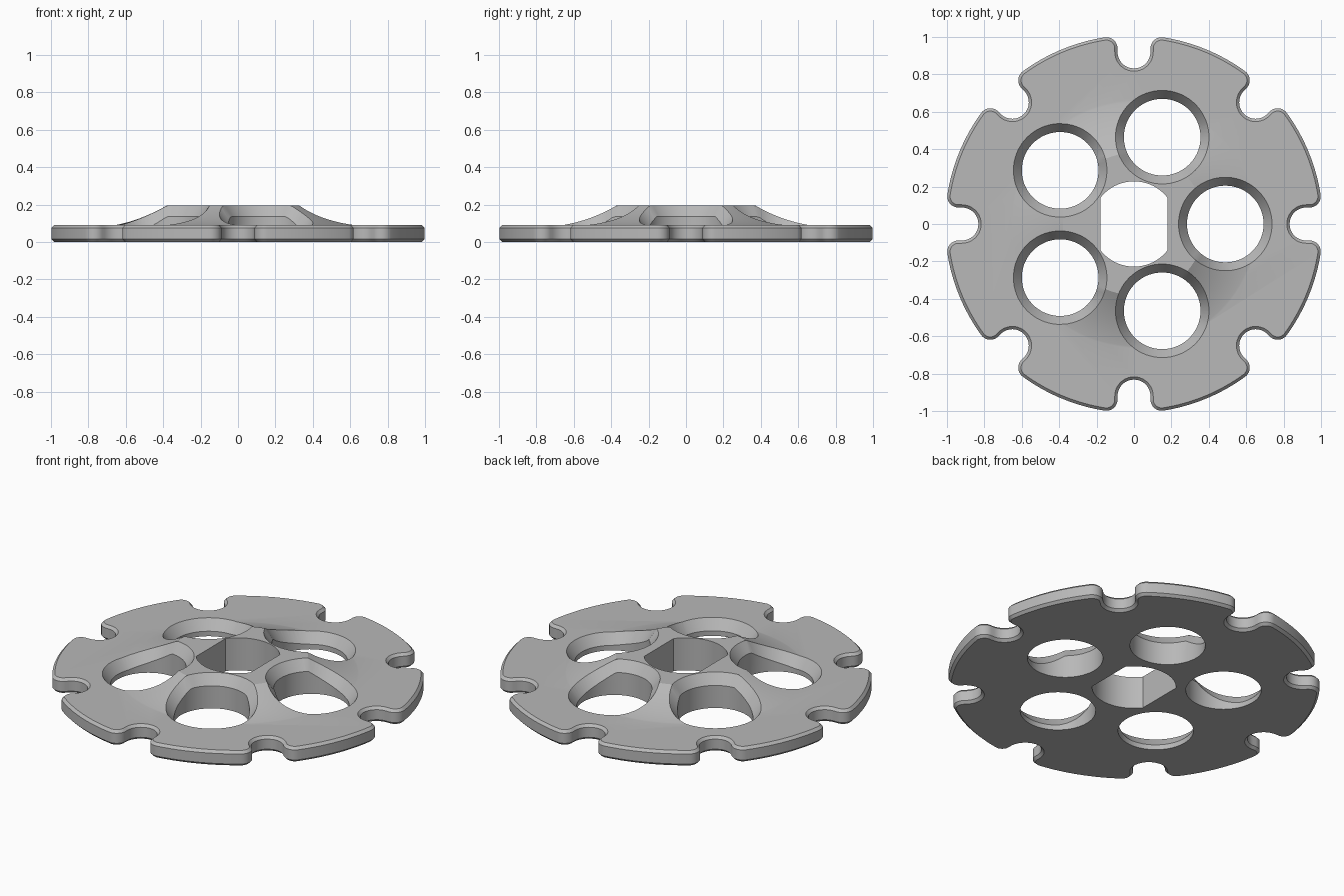
import bpy, bmesh, math
from mathutils import Vector

cube = bpy.data.objects.get("Cube")
if cube:
    bpy.data.objects.remove(cube, do_unlink=True)

RIM, PLATE_TOP, HUB_TOP = 1.01, 0.09, 0.195
EDGE = 0.015                      # chamfer on the plate edge
NOTCHES, HOLES = 8, 5
TAU = 2 * math.pi

metal = bpy.data.materials.new("plain grey")
metal.use_nodes = True
grey = (0.48, 0.48, 0.48, 1)
metal.diffuse_color = grey
metal.node_tree.nodes["Principled BSDF"].inputs["Base Color"].default_value = grey


def loft(name, rings):
    """Closed solid through a stack of equal-length point rings."""
    bm = bmesh.new()
    loops = [[bm.verts.new(p) for p in ring] for ring in rings]
    n = len(loops[0])
    for a, b in zip(loops, loops[1:]):
        for i in range(n):
            j = (i + 1) % n
            bm.faces.new((a[i], a[j], b[j], b[i]))
    bm.faces.new(loops[0][::-1])
    bm.faces.new(loops[-1])
    bmesh.ops.recalc_face_normals(bm, faces=bm.faces)
    mesh = bpy.data.meshes.new(name)
    bm.to_mesh(mesh)
    bm.free()
    mesh.materials.append(metal)
    obj = bpy.data.objects.new(name, mesh)
    bpy.context.collection.objects.link(obj)
    return obj


def circle(radius, z, n=96):
    return [(radius * math.cos(TAU * i / n), radius * math.sin(TAU * i / n), z)
            for i in range(n)]


def arc(cx, cy, radius, start, end, steps):
    return [(cx + radius * math.cos(start + (end - start) * i / steps),
             cy + radius * math.sin(start + (end - start) * i / steps))
            for i in range(steps + 1)]


def outline(inset, z):
    """Notched rim, pulled inward by inset."""
    slot, bottom, fillet = 0.088, 0.92, 0.06
    side = slot + fillet
    out = math.sqrt((RIM - fillet) ** 2 - side ** 2)
    tip = math.atan2(side, out)
    half = arc(bottom, 0, slot + inset, math.pi, math.pi / 2, 10)
    half += arc(out, side, fillet - inset, -math.pi / 2, tip, 10)
    half += arc(0, 0, RIM - inset, tip, math.pi / NOTCHES, 8)[1:]
    sector = [(x, -y) for x, y in half[:0:-1]][1:] + half
    ring = []
    for k in range(NOTCHES):
        a = TAU * k / NOTCHES
        c, s = math.cos(a), math.sin(a)
        ring += [(x * c - y * s, x * s + y * c, z) for x, y in sector]
    return ring


# Notched plate
plate = loft("notched_plate", [
    outline(EDGE, 0), outline(0, EDGE),
    outline(0, PLATE_TOP - EDGE), outline(EDGE, PLATE_TOP)])

# Raised hub with a concave flank
p0, p1, p2 = Vector((0.38, HUB_TOP)), Vector((0.53, 0.11)), Vector((0.67, 0.088))
flank = [p0 * (1 - t) ** 2 + p1 * 2 * t * (1 - t) + p2 * t * t
         for t in (i / 14 for i in range(15))]
hub = loft("hub", [circle(p.x, p.y) for p in flank] + [circle(p2.x, 0.05)])


def height(r):
    """Height of the top surface at distance r from the axis."""
    if r <= p0.x:
        return HUB_TOP
    for a, b in zip(flank, flank[1:]):
        if r <= b.x:
            return max(PLATE_TOP, a.y + (b.y - a.y) * (r - a.x) / (b.x - a.x))
    return PLATE_TOP


# Round hole cutters whose chamfer follows the surface
def hole_cutter(index):
    inner, outer, depth, n = 0.205, 0.25, 0.06, 72
    turn = TAU * index / HOLES
    cx, cy = 0.488 * math.cos(turn), 0.488 * math.sin(turn)
    rings = [[], [], [], []]
    for i in range(n):
        a = TAU * i / n
        c, s = math.cos(a), math.sin(a)
        top = height(math.hypot(cx + outer * c, cy + outer * s))
        levels = ((inner, -0.1), (inner, top - depth), (outer, top), (outer, 0.4))
        for ring, (r, z) in zip(rings, levels):
            ring.append((cx + r * c, cy + r * s, z))
    return loft(f"hole_cutter_{index + 1}", rings)


# Centre bore cutter with two flat sides
bore_r = 0.228
flat = math.acos(0.18 / bore_r)
bore = (arc(0, 0, bore_r, flat, math.pi - flat, 20)
        + arc(0, 0, bore_r, math.pi + flat, TAU - flat, 20))
bore_cutter = loft("bore_cutter", [[(x, y, z) for x, y in bore] for z in (-0.1, 0.4)])


def combine(tool, operation):
    mod = plate.modifiers.new(operation, "BOOLEAN")
    mod.operation, mod.solver, mod.object = operation, "EXACT", tool
    tool.hide_render = True
    bpy.ops.object.modifier_apply(modifier=mod.name)
    bpy.data.objects.remove(tool, do_unlink=True)


bpy.ops.object.select_all(action="DESELECT")
bpy.context.view_layer.objects.active = plate
plate.select_set(True)
combine(hub, "UNION")
for k in range(HOLES):
    combine(hole_cutter(k), "DIFFERENCE")
combine(bore_cutter, "DIFFERENCE")

bpy.ops.object.shade_smooth_by_angle(angle=math.radians(20))
